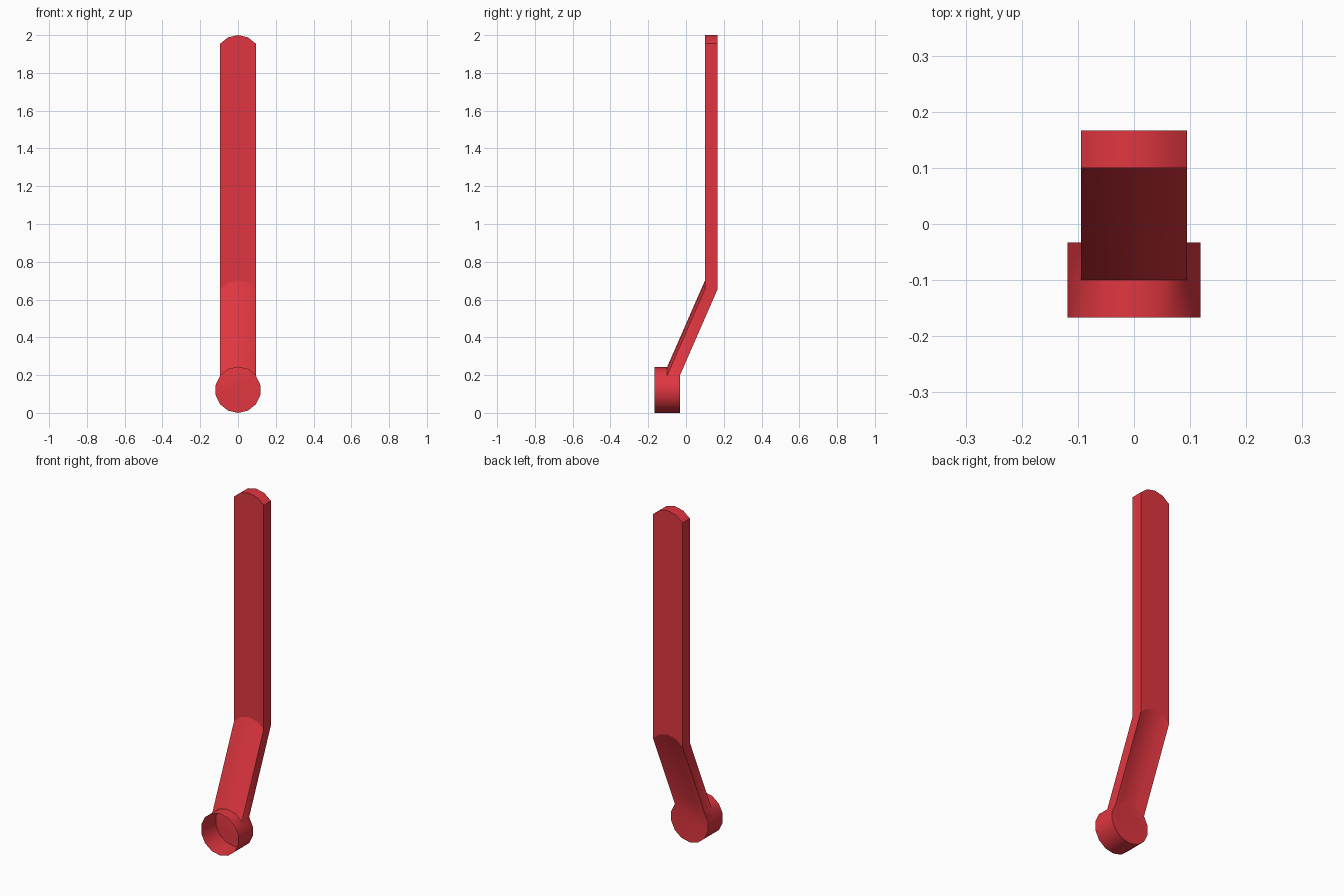
import bpy, bmesh, math

if "Cube" in bpy.data.objects:
    bpy.data.objects.remove(bpy.data.objects["Cube"])

R, N = 0.1212, 14
ROWS = (-0.167, -0.1, -0.033)      # depth loops of the hub

mat = bpy.data.materials.new("red")
mat.diffuse_color = (0.75, 0.037, 0.051, 1)
mat.use_nodes = True
mat.node_tree.nodes["Principled BSDF"].inputs["Base Color"].default_value = mat.diffuse_color

bm = bmesh.new()

# Hub: short drum, open at the front and capped at the back
rings = [[bm.verts.new((R * math.sin(2 * math.pi * i / N), y,
                        R + R * math.cos(2 * math.pi * i / N)))
          for i in range(N)] for y in ROWS]
region = []
for r in range(2):
    for i in range(N):
        j = (i + 1) % N
        f = bm.faces.new((rings[r][i], rings[r + 1][i], rings[r + 1][j], rings[r][j]))
        if r == 1 and i in (N - 2, N - 1, 0, 1):
            region.append(f)
bm.faces.new(rings[2][::-1])


def extrude(faces, offset):
    """Extrude a face region, drop the old faces, return the new ones."""
    geom = bmesh.ops.extrude_face_region(bm, geom=faces)["geom"]
    old = [f for f in faces if f.is_valid]
    if old:
        bmesh.ops.delete(bm, geom=old, context='FACES')
    verts = [g for g in geom if isinstance(g, bmesh.types.BMVert)]
    bmesh.ops.translate(bm, verts=verts, vec=offset)
    return [g for g in geom if isinstance(g, bmesh.types.BMFace)], verts


# Arm: slanted neck, then straight blade, grown from the hub's top faces
region, bend = extrude(region, (0, 0.2, 0.4576))
bend = set(bend)
region, _ = extrude(region, (0, 0, 1.3))

# Smooth shading with crisp corners and a crisp bend
bm.normal_update()
for f in bm.faces:
    f.smooth = True
for e in bm.edges:
    at_bend = e.verts[0] in bend and e.verts[1] in bend
    if at_bend or len(e.link_faces) != 2 or e.calc_face_angle(0) > math.radians(30):
        e.smooth = False

me = bpy.data.meshes.new("lever_arm")
bm.to_mesh(me)
bm.free()
me.materials.append(mat)
ob = bpy.data.objects.new("lever_arm", me)
bpy.context.collection.objects.link(ob)
